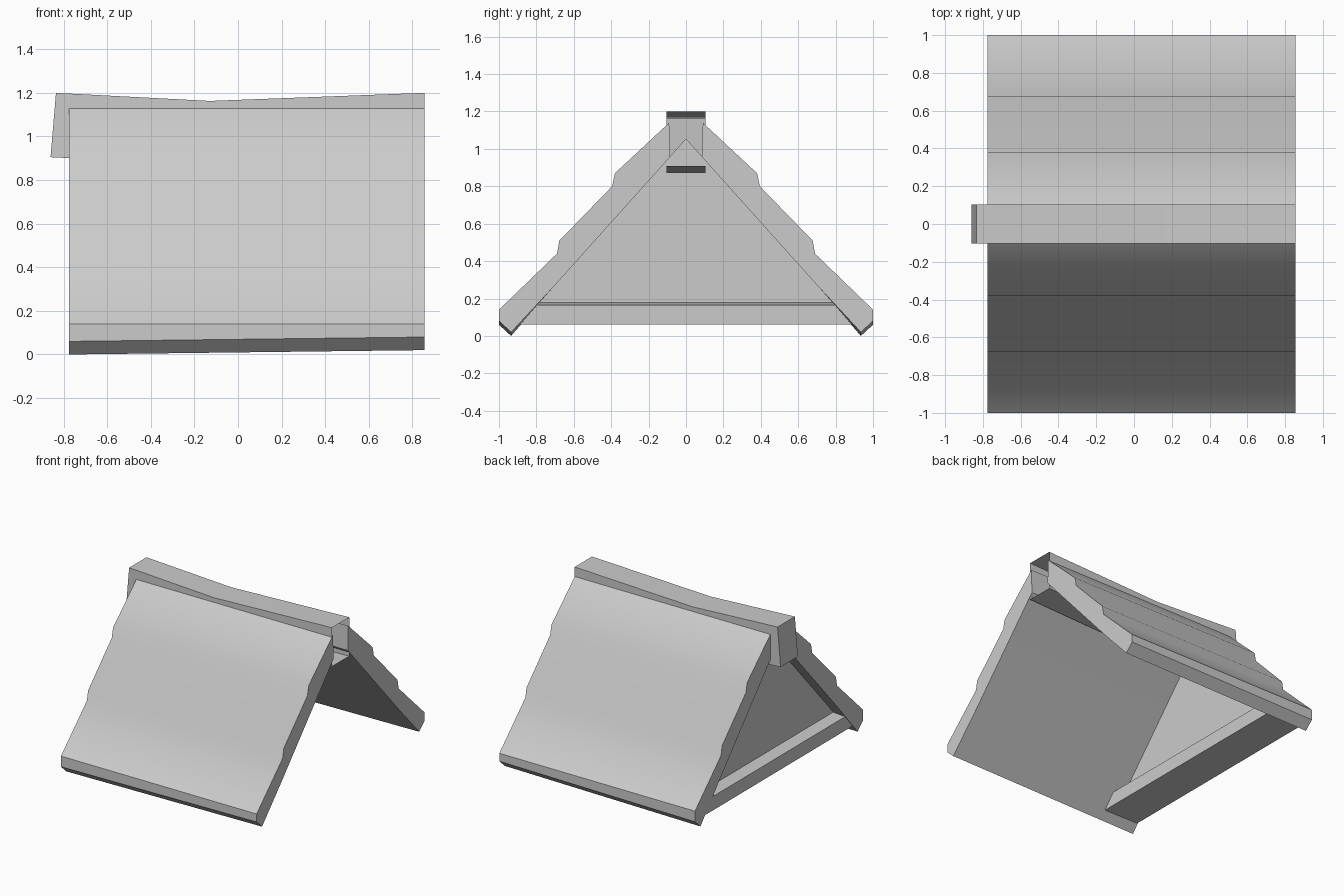
import bpy
import bmesh
import math

cube = bpy.data.objects.get("Cube")
if cube:
    bpy.data.objects.remove(cube, do_unlink=True)

grey = bpy.data.materials.new("plain_grey")
grey.use_nodes = True
colour = (0.6, 0.6, 0.6, 1)
grey.diffuse_color = colour
grey.node_tree.nodes["Principled BSDF"].inputs["Base Color"].default_value = colour


def loft(name, sections, start_cap=True, end_cap=True):
    """Skin a list of matching 3D cross-sections into one object."""
    bm = bmesh.new()
    rings = [[bm.verts.new(p) for p in s] for s in sections]
    for a, b in zip(rings, rings[1:]):
        for i in range(len(a)):
            j = (i + 1) % len(a)
            bm.faces.new((a[i], a[j], b[j], b[i]))
    if start_cap:
        bm.faces.new(rings[0])
    if end_cap:
        bm.faces.new(rings[-1])
    bmesh.ops.recalc_face_normals(bm, faces=bm.faces)
    mesh = bpy.data.meshes.new(name)
    bm.to_mesh(mesh)
    bm.free()
    mesh.materials.append(grey)
    obj = bpy.data.objects.new(name, mesh)
    bpy.context.collection.objects.link(obj)
    bpy.ops.object.select_all(action="DESELECT")
    obj.select_set(True)
    bpy.context.view_layer.objects.active = obj
    bpy.ops.object.shade_smooth_by_angle(angle=math.radians(42))
    return obj


X_GABLE, X_OPEN = -0.775, 0.855


# Stepped roof slopes, with the eave dropping slightly towards the gable end
def slope_section(x, side, drop):
    profile = [
        (0.085, 0.957), (0.69, 0.283), (0.935, 0.02 - drop),
        (1.0, 0.08 - drop), (1.0, 0.14),
        (0.69, 0.44), (0.677, 0.51),
        (0.395, 0.80), (0.38, 0.87), (0.09, 1.14),
    ]
    return [(x, side * y, z) for y, z in profile]


for name, side in (("front_roof_slope", -1), ("back_roof_slope", 1)):
    loft(name, [slope_section(X_GABLE, side, 0.02),
                slope_section(X_OPEN, side, 0)])


# Sagging hollow ridge beam, open at one end
def beam_section(x_top, x_bottom, top, bottom, half=0.103):
    return [(x_bottom, -half, bottom), (x_bottom, half, bottom),
            (x_top, half, top), (x_top, -half, top)]


loft("ridge_beam", [
    beam_section(-0.835, -0.86, 1.2, 0.905),
    beam_section(-0.13, -0.13, 1.163, 0.87),
    beam_section(X_OPEN, X_OPEN, 1.2, 0.908),
], end_cap=False)

# Gable wall set back from the roof end
loft("gable_wall", [
    [(x, -0.81, 0.15), (x, 0.81, 0.15), (x, 0, 1.055)]
    for x in (-0.68, -0.57)
])

# Sill under the gable wall, its top falling away on both sides
sill = [(-0.77, 0.06), (-0.48, 0.06), (-0.48, 0.165),
        (-0.57, 0.18), (-0.68, 0.18), (-0.77, 0.165)]
loft("gable_sill", [
    [(x, side * (0.9 if z < 0.1 else 0.82), z) for x, z in sill]
    for side in (-1, 1)
])
